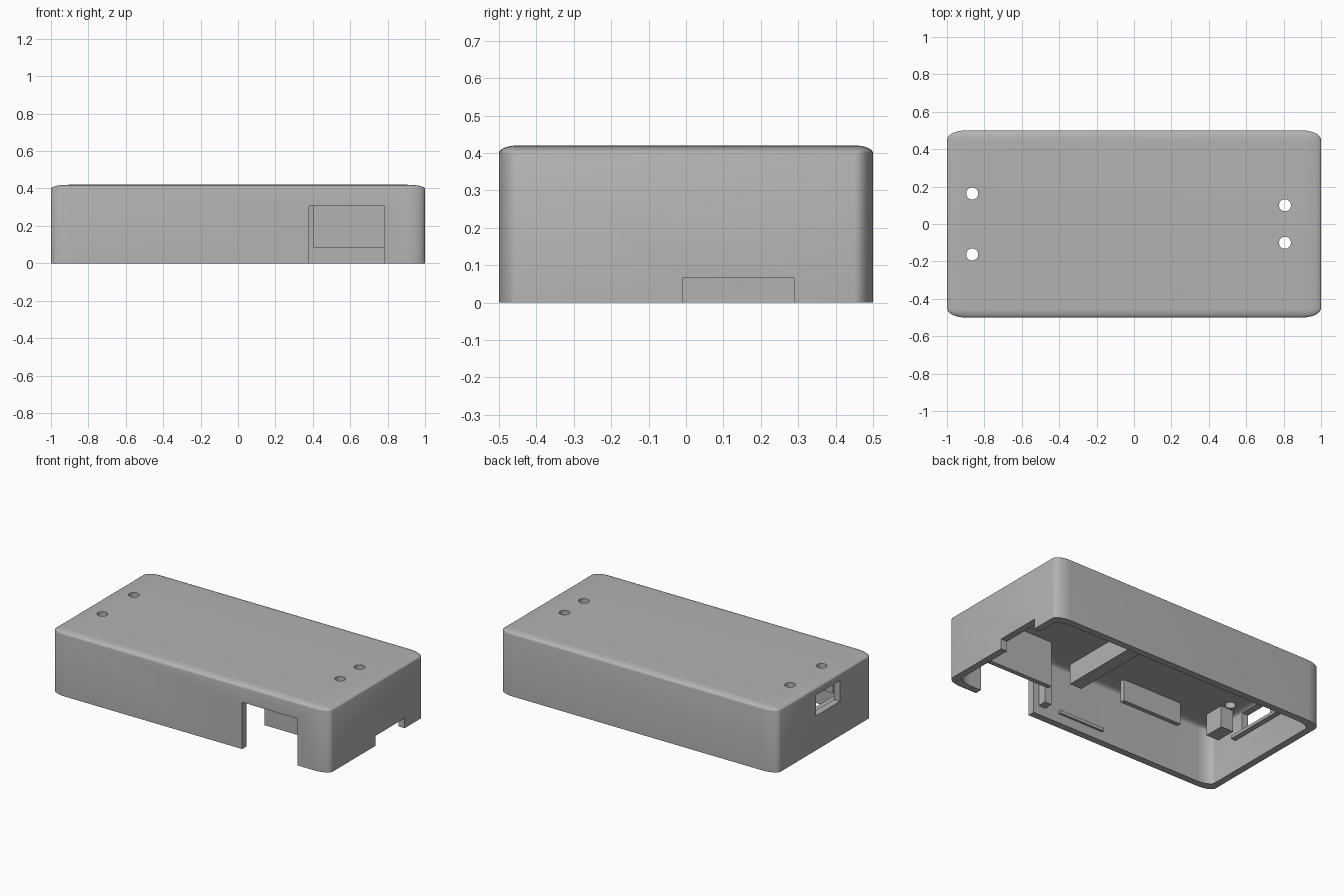
import bpy, bmesh, math
from mathutils import Matrix

if "Cube" in bpy.data.objects:
    bpy.data.objects.remove(bpy.data.objects["Cube"], do_unlink=True)

# Single plain plastic colour
grey = bpy.data.materials.new("light_grey_plastic")
grey.use_nodes = True
GREY = (0.45, 0.45, 0.45, 1)
grey.diffuse_color = GREY
grey.node_tree.nodes["Principled BSDF"].inputs["Base Color"].default_value = GREY


def make_object(name, bm):
    mesh = bpy.data.meshes.new(name)
    bm.to_mesh(mesh)
    bm.free()
    mesh.materials.append(grey)
    obj = bpy.data.objects.new(name, mesh)
    bpy.context.collection.objects.link(obj)
    return obj


def box(name, x, y, z):
    """Box given by its (low, high) range on each axis."""
    bm = bmesh.new()
    bmesh.ops.create_cube(bm, size=1)
    for v in bm.verts:
        v.co = [r[0] if c < 0 else r[1] for c, r in zip(v.co, (x, y, z))]
    return make_object(name, bm)


def rounded_box(name, sx, sy, z0, z1):
    """Box with flat open side down, its other edges rounded in proportion."""
    bm = bmesh.new()
    bmesh.ops.create_cube(bm, size=1)
    edges = [e for e in bm.edges if max(v.co.z for v in e.verts) > 0]
    bmesh.ops.bevel(bm, geom=edges, offset=0.05, segments=8, profile=0.5,
                    affect='EDGES', clamp_overlap=True)
    for v in bm.verts:
        v.co = (v.co.x * sx, v.co.y * sy, z0 + (v.co.z + 0.5) * (z1 - z0))
    return make_object(name, bm)


def cylinder(name, x, y, radius):
    bm = bmesh.new()
    bmesh.ops.create_cone(bm, cap_ends=True, segments=32, radius1=radius,
                          radius2=radius, depth=0.3,
                          matrix=Matrix.Translation((x, y, 0.42)))
    return make_object(name, bm)


def activate(obj):
    bpy.ops.object.select_all(action='DESELECT')
    obj.select_set(True)
    bpy.context.view_layer.objects.active = obj


def cut(target, cutter):
    mod = target.modifiers.new("cut", 'BOOLEAN')
    mod.operation = 'DIFFERENCE'
    mod.solver = 'EXACT'
    mod.object = cutter
    activate(target)
    bpy.ops.object.modifier_apply(modifier=mod.name)
    bpy.data.objects.remove(cutter, do_unlink=True)


# Hollow case shell, open underneath
case = rounded_box("case_shell", 2, 1, 0, 0.42)
cut(case, rounded_box("cavity", 1.91, 0.91, -0.05, 0.38))

# Openings in the walls
cut(case, box("front_notch", (0.38, 0.78), (-0.6, -0.4), (-0.1, 0.305)))
cut(case, box("side_notch", (0.9, 1.1), (-0.01, 0.29), (-0.1, 0.065)))
cut(case, box("end_window", (-1.1, -0.9), (-0.16, 0.09), (0.225, 0.36)))

# Screw holes through the top
for hx, hy in ((-0.865, 0.163), (0.807, 0.1)):
    for side in (-1, 1):
        cut(case, cylinder("screw_hole", hx, side * hy, 0.032))

activate(case)
bpy.ops.object.shade_smooth_by_angle(angle=math.radians(30))

# Inner ribs and stops, slightly sunk into the shell
TOP = 0.39
box("connector_backstop", (0.4, 0.87), (-0.3, -0.27), (0.085, TOP))
box("cross_rib", (0.065, 0.15), (-0.4, 0.4), (0.25, TOP))
box("board_stop_plate", (-0.63, -0.2), (-0.36, -0.33), (0.24, TOP))
box("notch_post", (0.29, 0.34), (-0.46, -0.4), (0.06, TOP))
box("front_snap_ridge", (-0.14, 0.19), (-0.46, -0.44), (0.06, 0.08))
box("window_ledge", (-0.96, -0.92), (-0.22, 0.2), (0.2, 0.22))
for label, y in (("front", (-0.333, -0.2)), ("back", (0.2, 0.333))):
    box(label + "_corner_block", (-0.92, -0.83), y, (0.24, TOP))
